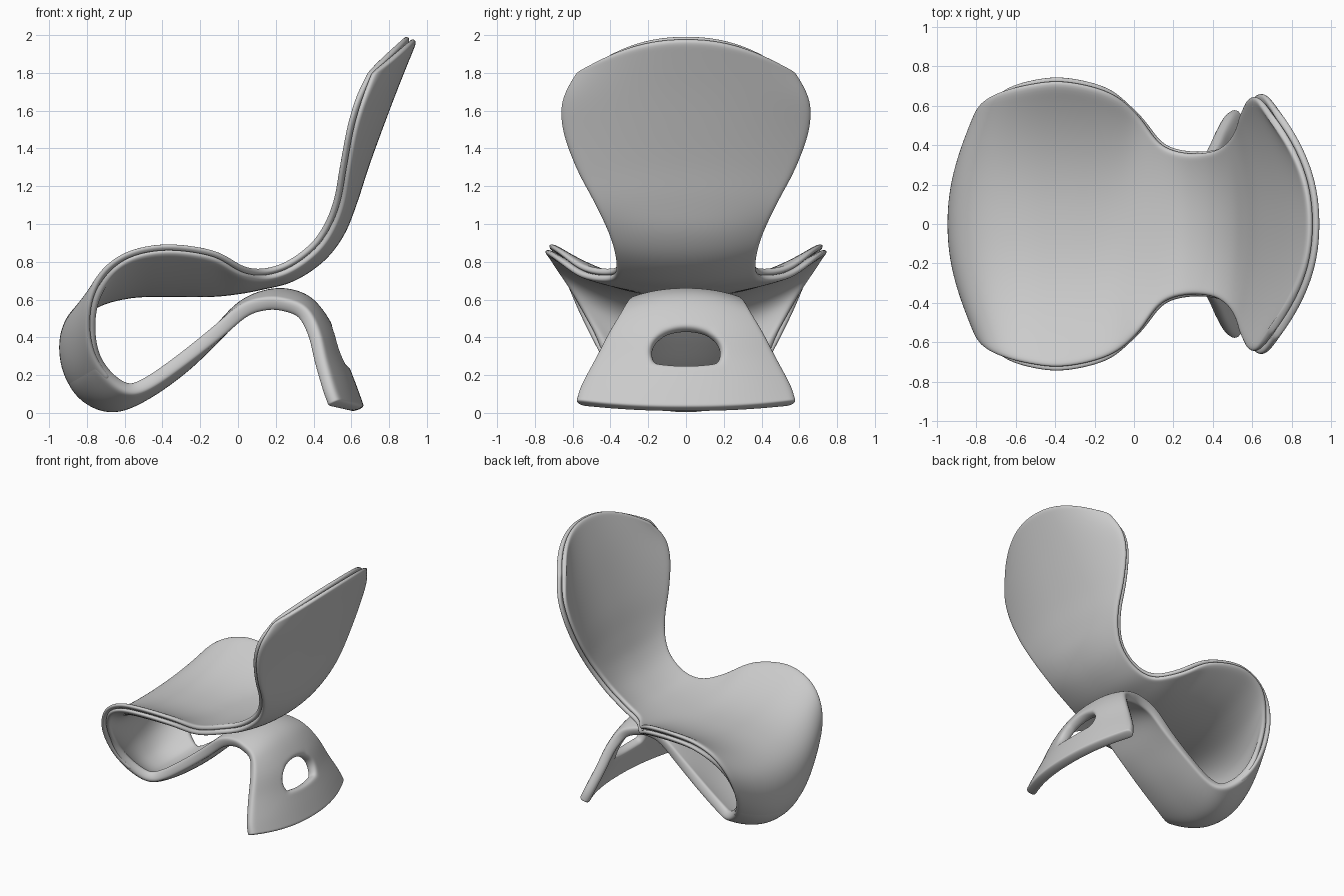
import bpy, bmesh, math
from mathutils import Vector

if "Cube" in bpy.data.objects:
    bpy.data.objects.remove(bpy.data.objects["Cube"])

# Stations along the ribbon: centre x, centre z, edge x, edge z, half width
STATIONS = [
    (.915, 1.985, .70, 1.80, .56), (.82, 1.75, .645, 1.66, .645),
    (.74, 1.54, .60, 1.50, .645), (.66, 1.32, .565, 1.30, .575),
    (.595, 1.12, .535, 1.12, .48), (.53, .96, .48, .98, .41),
    (.43, .83, .40, .87, .372), (.28, .73, .27, .775, .365),
    (.13, .69, .14, .735, .41), (0, .665, .02, .755, .56),
    (-.15, .65, -.13, .84, .68), (-.36, .65, -.36, .875, .735),
    (-.56, .645, -.55, .845, .715), (-.74, .60, -.68, .76, .67),
    (-.86, .51, -.755, .62, .60), (-.91, .38, -.775, .46, .515),
    (-.89, .22, -.745, .31, .43), (-.80, .09, -.67, .20, .36),
    (-.66, .04, -.57, .135, .31), (-.50, .10, -.47, .165, .28),
    (-.30, .24, -.31, .275, .27), (-.12, .41, -.12, .42, .265),
    (.02, .555, .03, .54, .27), (.15, .615, .15, .575, .28),
    (.27, .62, .25, .565, .30), (.38, .57, .34, .525, .33),
    (.475, .435, .395, .42, .40), (.535, .28, .43, .27, .48),
    (.59, .14, .47, .13, .555), (.635, .015, .50, .05, .58)]
LAST = len(STATIONS) - 1
SUB, COLS = 4, 20
HOLE = (26.625, .625, .4)      # centre station, half length, half width


def station(s):
    """Catmull-Rom interpolation of the stations."""
    s = min(max(s, 0), LAST)
    i = min(int(s), LAST - 1)
    t = s - i
    a, b, c, d = (STATIONS[min(max(i + k, 0), LAST)] for k in (-1, 0, 1, 2))
    return [.5 * (2 * q + (r - p) * t + (2 * p - 5 * q + 4 * r - u) * t * t
                  + (3 * q - p - 3 * r + u) * t ** 3)
            for p, q, r, u in zip(a, b, c, d)]


def surf(s, v):
    cx, cz, ex, ez, w = station(s)
    k = abs(v) ** 2.2
    return Vector((cx + (ex - cx) * k, w * v, cz + (ez - cz) * k))


def normal(s, v):
    e = .02
    ds = surf(min(s + e, LAST), v) - surf(max(s - e, 0), v)
    dv = surf(s, v + e) - surf(s, v - e)
    return dv.cross(ds).normalized()


def warp(s, v):
    """Round the square grid block around the leg opening."""
    a, b = (s - HOLE[0]) / HOLE[1], v / HOLE[2]
    m = max(abs(a), abs(b))
    if m < 1e-6 or m >= 2.2:
        return s, v
    fade = 1 if m <= 1 else (2.2 - m) / 1.2
    k = 1 + (m / math.hypot(a, b) - 1) * fade * (.6 if a > 0 else 1)
    return HOLE[0] + a * k * HOLE[1], b * k * HOLE[2]


def layer(name, end, low, high, hole=False):
    """Closed slab between two offsets of the ribbon surface."""
    bm = bmesh.new()
    rows = int(end * SUB) + 1
    top, bot = [], []
    for i in range(rows):
        for j in range(COLS + 1):
            s, v = i / SUB, -1 + 2 * j / COLS
            if hole:
                s, v = warp(s, v)
            p, n = surf(s, v), normal(s, v)
            top.append(bm.verts.new(p + n * high(s)))
            bot.append(bm.verts.new(p + n * low(s)))
    sides = set()
    for i in range(rows - 1):
        for j in range(COLS):
            sm, vm = (i + .5) / SUB, -1 + 2 * (j + .5) / COLS
            if hole and abs(sm - HOLE[0]) < HOLE[1] and abs(vm) < HOLE[2]:
                continue
            a = i * (COLS + 1) + j
            q = [a, a + 1, a + COLS + 2, a + COLS + 1]
            bm.faces.new([top[k] for k in q])
            bm.faces.new([bot[k] for k in reversed(q)])
            for e in zip(q, q[1:] + q[:1]):
                if e[::-1] in sides:
                    sides.remove(e[::-1])
                else:
                    sides.add(e)
    for a, b in sorted(sides):
        bm.faces.new([top[b], top[a], bot[a], bot[b]])
    bmesh.ops.delete(bm, geom=[v for v in bm.verts if not v.link_faces],
                     context='VERTS')
    bmesh.ops.recalc_face_normals(bm, faces=bm.faces[:])
    for f in bm.faces:
        f.smooth = True
    me = bpy.data.meshes.new(name)
    bm.to_mesh(me)
    bm.free()
    ob = bpy.data.objects.new(name, me)
    bpy.context.collection.objects.link(ob)
    mod = ob.modifiers.new("smooth", 'SUBSURF')
    mod.levels = mod.render_levels = 2
    return ob


def shell_top(s):
    t = min(max((s - 15) / 1.5, 0), 1)
    return .038 * t * t * (3 - 2 * t)


# Continuous shell: back, seat, front curl, strut and rear leg with opening
layer("ribbon_shell", LAST, lambda s: -.037, shell_top, hole=True)

# Upholstered layer over back and seat, fading into the shell at the front
layer("seat_pad", 17, lambda s: 0, lambda s: .036)
